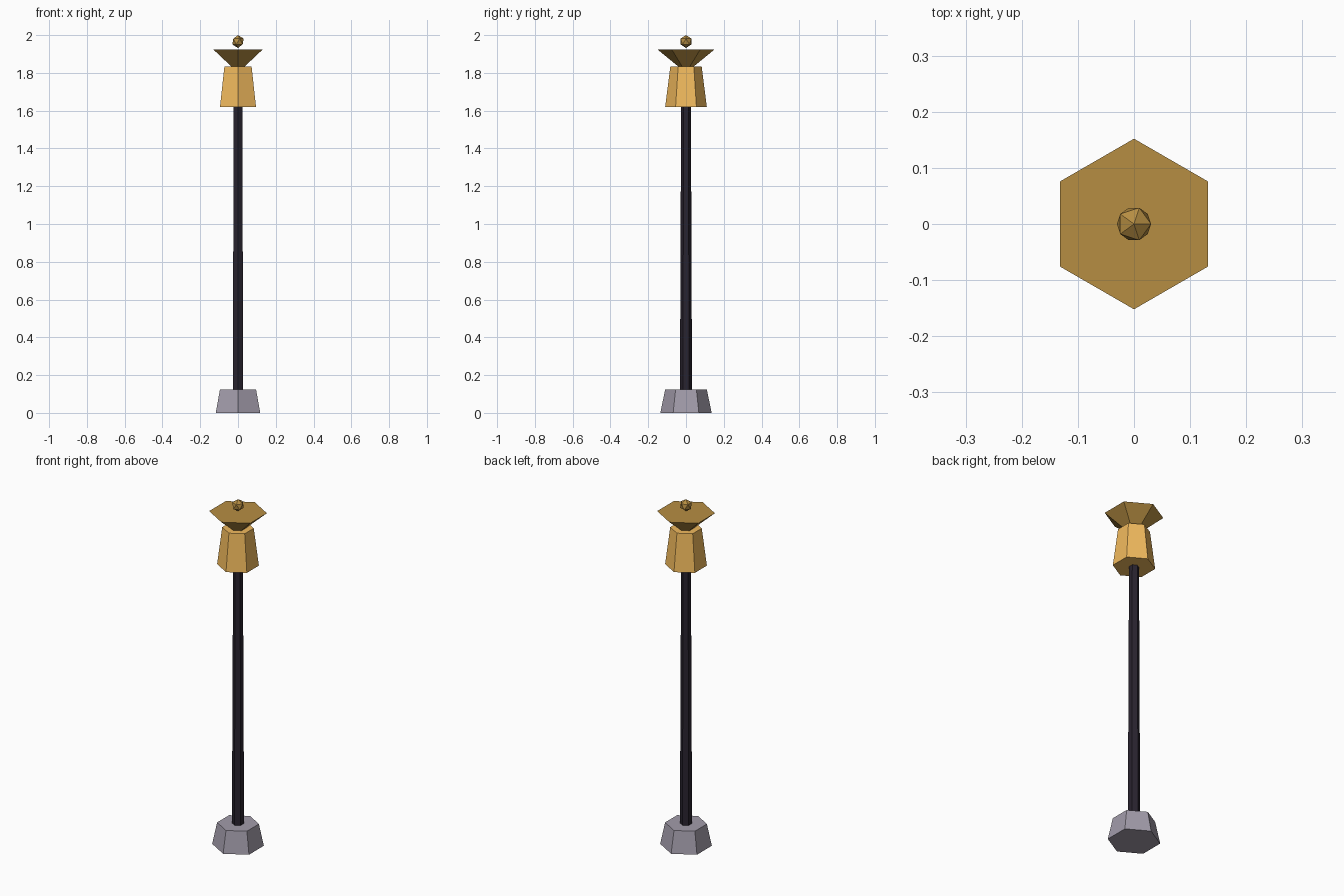
import bpy

if "Cube" in bpy.data.objects:
    bpy.data.objects.remove(bpy.data.objects["Cube"])


def material(name, rgb):
    m = bpy.data.materials.new(name)
    m.diffuse_color = (*rgb, 1)
    m.use_nodes = True
    m.node_tree.nodes["Principled BSDF"].inputs["Base Color"].default_value = m.diffuse_color
    return m


def hex_taper(name, z0, z1, r0, r1, mat):
    """Six-sided frustum with corners on the y axis."""
    bpy.ops.mesh.primitive_cone_add(vertices=6, radius1=r0, radius2=r1,
                                    depth=z1 - z0, location=(0, 0, (z0 + z1) / 2))
    ob = bpy.context.object
    ob.name = name
    ob.data.materials.append(mat)
    return ob


stone = material("stone", (0.36, 0.33, 0.40))
iron = material("iron", (0.022, 0.017, 0.028))
glow = material("lamp_glass", (0.88, 0.49, 0.11))
brass = material("brass", (0.47, 0.27, 0.055))

# Foot, post, lantern and flared cap
hex_taper("base", 0, 0.125, 0.136, 0.11, stone)
hex_taper("post", 0.10, 1.63, 0.032, 0.026, iron)
hex_taper("lantern", 1.62, 1.835, 0.11, 0.083, glow)
hex_taper("cap", 1.825, 1.925, 0.03, 0.152, brass)

# Faceted finial ball
bpy.ops.mesh.primitive_ico_sphere_add(subdivisions=1, radius=0.034,
                                      location=(0, 0, 1.966))
finial = bpy.context.object
finial.name = "finial"
finial.data.materials.append(brass)
